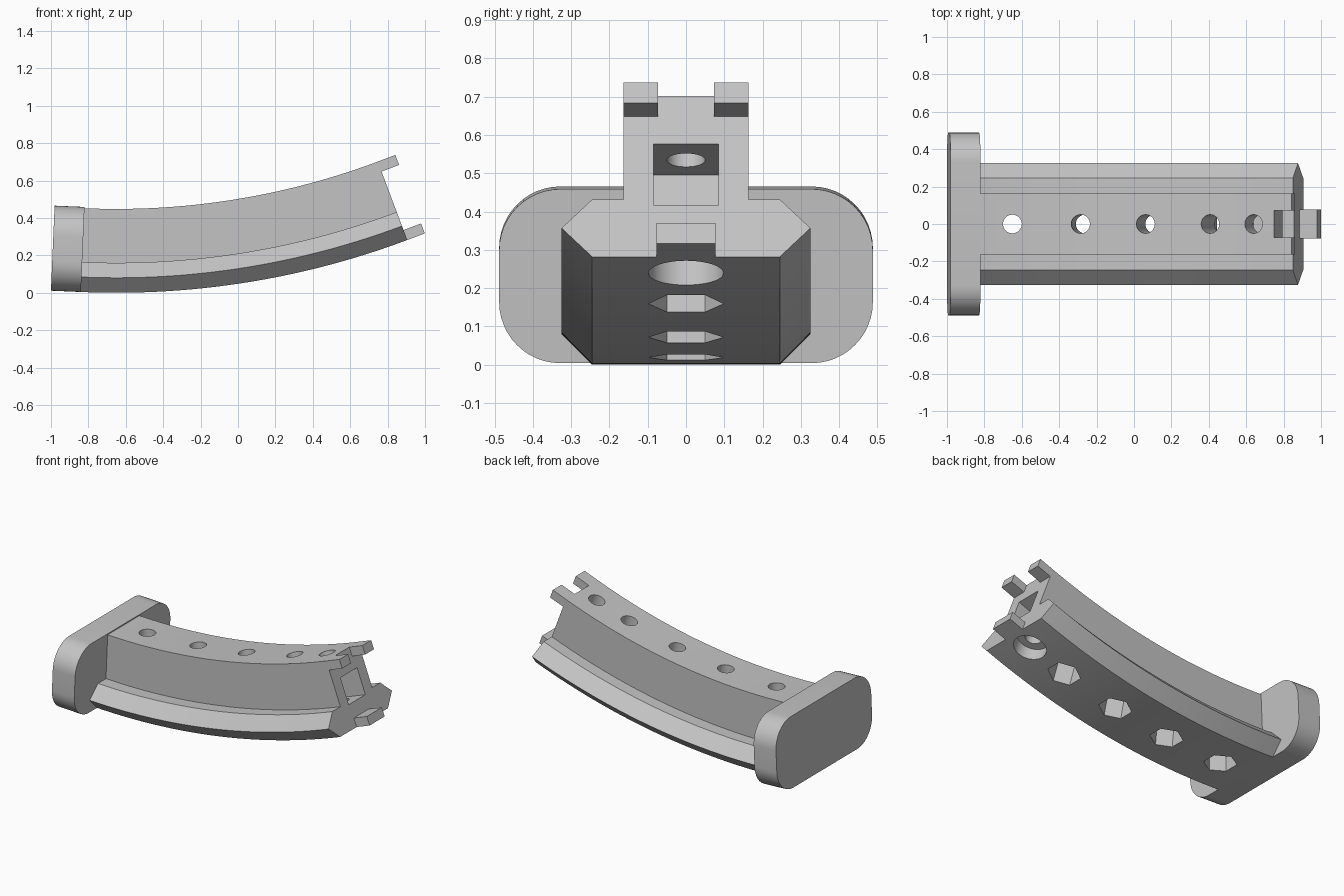
import bpy, bmesh
from math import radians, sin, cos, pi
from mathutils import Matrix, Vector

cube = bpy.data.objects.get("Cube")
if cube:
    bpy.data.objects.remove(cube, do_unlink=True)

RADIUS = 4.43            # radius of the outer (lower) curve
START, END = -2.46, 20.55
HEIGHT = 0.448

grey = bpy.data.materials.new("plain_grey")
grey.use_nodes = True
grey.diffuse_color = (0.55, 0.55, 0.55, 1)
grey.node_tree.nodes["Principled BSDF"].inputs["Base Color"].default_value = (0.55, 0.55, 0.55, 1)


def frame(angle):
    """Frame on the lower curve: x along it, z towards its centre."""
    return (Matrix.Translation((-0.65, 0, RADIUS))
            @ Matrix.Rotation(-radians(angle), 4, 'Y')
            @ Matrix.Translation((0, 0, -RADIUS)))


def loft(name, rings):
    """Closed solid through a list of equal rings of points."""
    bm = bmesh.new()
    loops = [[bm.verts.new(p) for p in ring] for ring in rings]
    n = len(loops[0])
    for a, b in zip(loops, loops[1:]):
        for i in range(n):
            j = (i + 1) % n
            bm.faces.new((a[i], a[j], b[j], b[i]))
    bm.faces.new(loops[0])
    bm.faces.new(loops[-1])
    bmesh.ops.recalc_face_normals(bm, faces=bm.faces[:])
    mesh = bpy.data.meshes.new(name)
    bm.to_mesh(mesh)
    bm.free()
    mesh.materials.append(grey)
    obj = bpy.data.objects.new(name, mesh)
    bpy.context.collection.objects.link(obj)
    return obj


def box(name, mat, x, y, z):
    return loft(name, [[mat @ Vector((u, v, w)) for v, w in
                        ((y[0], z[0]), (y[1], z[0]), (y[1], z[1]), (y[0], z[1]))] for u in x])


def bore(name, mat, radius, sides, bottom, top):
    # first corner points along y
    return loft(name, [[mat @ Vector((radius * sin(2 * pi * i / sides),
                                      radius * cos(2 * pi * i / sides), h))
                        for i in range(sides)] for h in (bottom, top)])


def smooth(obj):
    bpy.ops.object.select_all(action='DESELECT')
    obj.select_set(True)
    bpy.context.view_layer.objects.active = obj
    bpy.ops.object.shade_smooth_by_angle(angle=radians(25))


# Curved body: wide bevelled foot with a narrower web above
half = [(0.245, 0), (0.325, 0.08), (0.245, 0.16), (0.163, 0.16), (0.163, HEIGHT)]
section = half + [(-y, h) for y, h in reversed(half)]
steps = 48
body = loft("curved_body", [
    [frame(START + (END - START) * s / steps) @ Vector((0, y, h)) for y, h in section]
    for s in range(steps + 1)])

# Bolt holes, nut recesses, screw-head recess and end pocket
cutters = []
for i, angle in enumerate((0, 5.25, 10.3, 15.4, 18.9)):
    mat = frame(angle)
    last = i == 4
    cutters.append(bore("bolt_hole_cutter", mat, 0.05, 32, -0.1, 0.6))
    cutters.append(bore("recess_cutter", mat, 0.098, 48 if last else 6, -0.1, 0.08 if last else 0.18))
end = frame(END)
cutters.append(box("pocket_cutter", end, (-0.23, 0.05), (-0.085, 0.085), (0.144, 0.314)))

bpy.context.view_layer.objects.active = body
for cutter in cutters:
    cutter.hide_render = True
    mod = body.modifiers.new("cut", 'BOOLEAN')
    mod.operation = 'DIFFERENCE'
    mod.solver = 'EXACT'
    mod.object = cutter
    bpy.ops.object.modifier_apply(modifier=mod.name)
for cutter in cutters:
    bpy.data.objects.remove(cutter, do_unlink=True)
smooth(body)

# Locating tabs on the open end
box("lower_tab", end, (0, 0.1), (-0.077, 0.077), (0, 0.057))
for side, name in ((1, "upper_tab_back"), (-1, "upper_tab_front")):
    box(name, end, (0, 0.1), sorted((side * 0.073, side * 0.163)), (HEIGHT - 0.057, HEIGHT))

# Rounded end plate
corner, width, tall = 0.16, 0.488, 0.455
outline = []
for quadrant, (sy, top) in enumerate(((1, 1), (-1, 1), (-1, 0), (1, 0))):
    cy = sy * (width - corner)
    ch = tall - corner if top else corner
    for k in range(13):
        t = (quadrant + k / 12) * pi / 2
        outline.append((cy + corner * cos(t), ch + corner * sin(t)))
plate = loft("end_plate", [[frame(START) @ Vector((x, y, h)) for y, h in outline]
                           for x in (-0.16, 0)])
smooth(plate)
